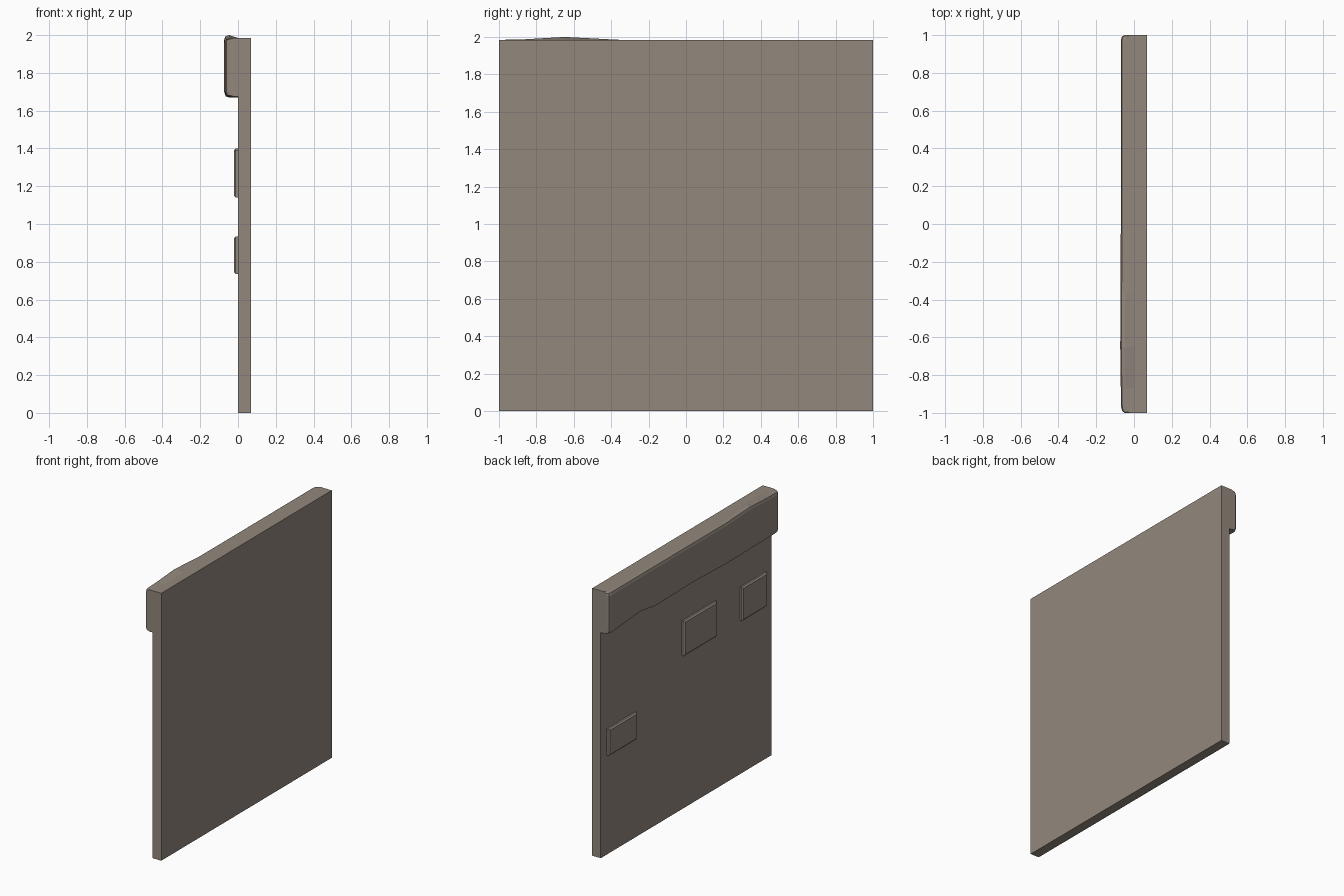
import bpy, bmesh

if "Cube" in bpy.data.objects:
    bpy.data.objects.remove(bpy.data.objects["Cube"])

stone = bpy.data.materials.new("warm_grey_stone")
stone.diffuse_color = (0.29, 0.245, 0.205, 1)
stone.use_nodes = True
stone.node_tree.nodes["Principled BSDF"].inputs["Base Color"].default_value = stone.diffuse_color


def finish(name, bm):
    bmesh.ops.recalc_face_normals(bm, faces=bm.faces[:])
    mesh = bpy.data.meshes.new(name)
    bm.to_mesh(mesh)
    bm.free()
    mesh.materials.append(stone)
    obj = bpy.data.objects.new(name, mesh)
    bpy.context.collection.objects.link(obj)
    return obj


def loft(name, rings):
    """Skin a row of equal-length closed sections and cap both ends."""
    bm = bmesh.new()
    rows = [[bm.verts.new(p) for p in ring] for ring in rings]
    n = len(rows[0])
    for a, b in zip(rows, rows[1:]):
        for i in range(n):
            j = (i + 1) % n
            bm.faces.new((a[i], a[j], b[j], b[i]))
    bm.faces.new(rows[0])
    bm.faces.new(rows[-1])
    return finish(name, bm)


def rect(x, y0, y1, z0, z1):
    return [(x, y0, z0), (x, y1, z0), (x, y1, z1), (x, y0, z1)]


# Flat wall slab
loft("wall_slab", [rect(0, -1, 1, 0, 1.985), rect(0.07, -1, 1, 0, 1.985)])

# Raised bricks with chamfered rims on the -x face
for k, (y0, y1, z0, z1) in enumerate([(-0.34, 0.05, 1.14, 1.40),
                                      (-0.93, -0.635, 1.14, 1.39),
                                      (0.60, 0.93, 0.735, 0.935)]):
    c = 0.01
    loft(f"raised_brick_{k + 1}", [
        rect(0, y0, y1, z0, z1),
        rect(-0.012, y0, y1, z0, z1),
        rect(-0.022, y0 + c, y1 - c, z0 + c, z1 - c)])


# Worn coping: a chamfered section lofted along y
def coping_section(y, front, bottom, ridge):
    return [(0, y, bottom), (front + 0.025, y, bottom),
            (front + 0.006, y, bottom + 0.006), (front, y, bottom + 0.025),
            (front, y, ridge - 0.025), (front + 0.006, y, ridge - 0.007),
            (front + 0.025, y, ridge), (0, y, 1.985)]


# Stations: y, front x, bottom z, ridge z
stations = [(-1, -0.048, 1.675, 1.985), (-0.992, -0.062, 1.675, 1.985),
            (-0.97, -0.068, 1.675, 1.985), (-0.87, -0.07, 1.675, 1.987),
            (-0.65, -0.073, 1.675, 2.0), (-0.36, -0.071, 1.67, 1.985),
            (0.0, -0.07, 1.682, 1.985), (0.45, -0.07, 1.675, 1.985),
            (0.62, -0.07, 1.70, 1.985), (0.97, -0.07, 1.675, 1.985),
            (0.992, -0.064, 1.675, 1.985), (1, -0.048, 1.675, 1.985)]
loft("coping", [coping_section(*s) for s in stations])
